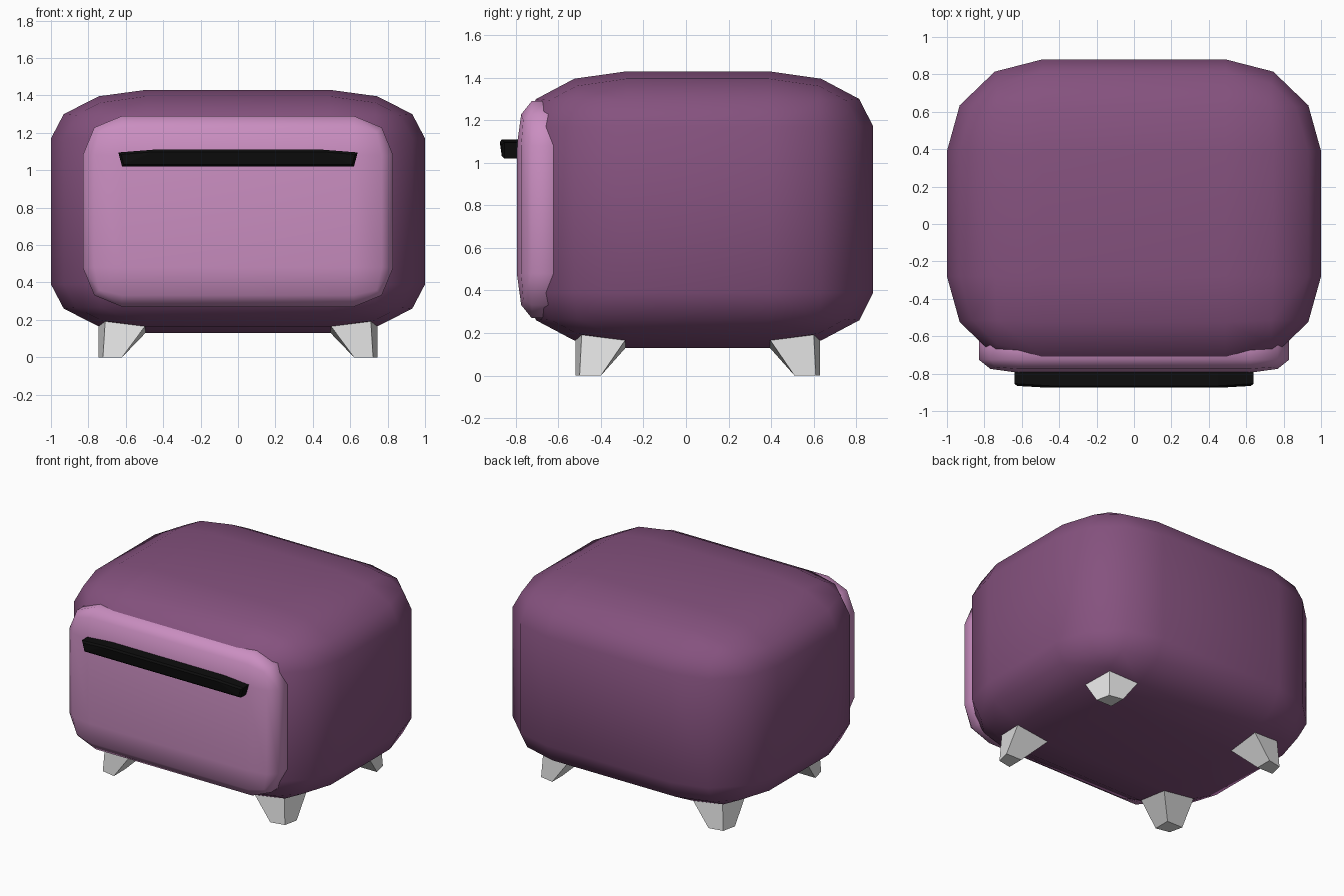
import bpy, bmesh, math

if "Cube" in bpy.data.objects:
    bpy.data.objects.remove(bpy.data.objects["Cube"])


def material(name, rgb):
    m = bpy.data.materials.new(name)
    m.diffuse_color = (*rgb, 1)
    m.use_nodes = True
    m.node_tree.nodes["Principled BSDF"].inputs["Base Color"].default_value = m.diffuse_color
    return m


PURPLE = material("plum purple", (0.235, 0.084, 0.21))
LILAC = material("light lilac", (0.59, 0.27, 0.53))
BLACK = material("black", (0.004, 0.004, 0.004))
WHITE = material("off white", (0.78, 0.78, 0.78))


def finish(name, bm, mat, smooth=None):
    bmesh.ops.recalc_face_normals(bm, faces=bm.faces[:])
    me = bpy.data.meshes.new(name)
    bm.to_mesh(me)
    bm.free()
    me.materials.append(mat)
    ob = bpy.data.objects.new(name, me)
    bpy.context.collection.objects.link(ob)
    if smooth:
        bpy.ops.object.select_all(action='DESELECT')
        ob.select_set(True)
        bpy.context.view_layer.objects.active = ob
        bpy.ops.object.shade_smooth_by_angle(angle=math.radians(smooth))
    return ob


def soft_box(name, center, half, radius, segments, mat, smooth):
    """Box with rounded edges whose radius differs along each axis."""
    bm = bmesh.new()
    bmesh.ops.create_cube(bm, size=2)
    for v in bm.verts:
        for i in range(3):
            v.co[i] *= half[i] / radius[i]
    bmesh.ops.bevel(bm, geom=bm.edges[:], offset=1.0, offset_type='OFFSET',
                    segments=segments, profile=0.5, affect='EDGES',
                    clamp_overlap=False)
    for v in bm.verts:
        for i in range(3):
            v.co[i] = v.co[i] * radius[i] + center[i]
    return finish(name, bm, mat, smooth)


# Rounded main shell
soft_box("body", (0, 0.055, 0.78), (1.0, 0.825, 0.65), (0.51, 0.49, 0.26),
         3, PURPLE, 50)

# Front door, sunk into the shell
soft_box("door", (0, -0.67, 0.78), (0.83, 0.125, 0.51), (0.21, 0.07, 0.21),
         2, LILAC, 50)

# Handle bar: front outline with tapered ends, extruded backward
bm = bmesh.new()
outline = [(-0.62, 1.02), (0.62, 1.02), (0.64, 1.095), (0.45, 1.11),
           (-0.45, 1.11), (-0.64, 1.095)]
front = [bm.verts.new((x, -0.865 - (0.012 if abs(x) < 0.5 else 0), z))
         for x, z in outline]
back = [bm.verts.new((x, -0.78, z)) for x, z in outline]
n = len(outline)
bm.faces.new([front[i] for i in (0, 4, 5)])
bm.faces.new([front[i] for i in (0, 1, 3, 4)])
bm.faces.new([front[i] for i in (1, 2, 3)])
bm.faces.new(back[::-1])
for i in range(n):
    j = (i + 1) % n
    bm.faces.new((front[i], front[j], back[j], back[i]))
bmesh.ops.recalc_face_normals(bm, faces=bm.faces[:])
rim = [e for e in bm.edges if all(v in front for v in e.verts)
       and any(v2 in back for f in e.link_faces for v2 in f.verts)]
bmesh.ops.bevel(bm, geom=rim, offset=0.012, segments=1, affect='EDGES')
finish("handle", bm, BLACK)

# Four kite-shaped feet under the rounded corners
top = [(0.49, 0.335, 0.135), (0.745, 0.335, 0.175),
       (0.71, 0.545, 0.195), (0.49, 0.575, 0.175)]
bottom = [(0.62, 0.455, 0), (0.745, 0.455, 0),
          (0.722, 0.555, 0), (0.62, 0.575, 0)]
for side, sx in (("left", -1), ("right", 1)):
    for end, sy in (("front", -1), ("back", 1)):
        bm = bmesh.new()
        a, b = ([bm.verts.new((x * sx, y * sy + 0.055, z)) for x, y, z in ring]
                for ring in (top, bottom))
        bm.faces.new(a)
        bm.faces.new(b[::-1])
        for i in range(4):
            j = (i + 1) % 4
            bm.faces.new((a[i], b[i], b[j], a[j]))
        finish(f"{end}_{side}_foot", bm, WHITE)
